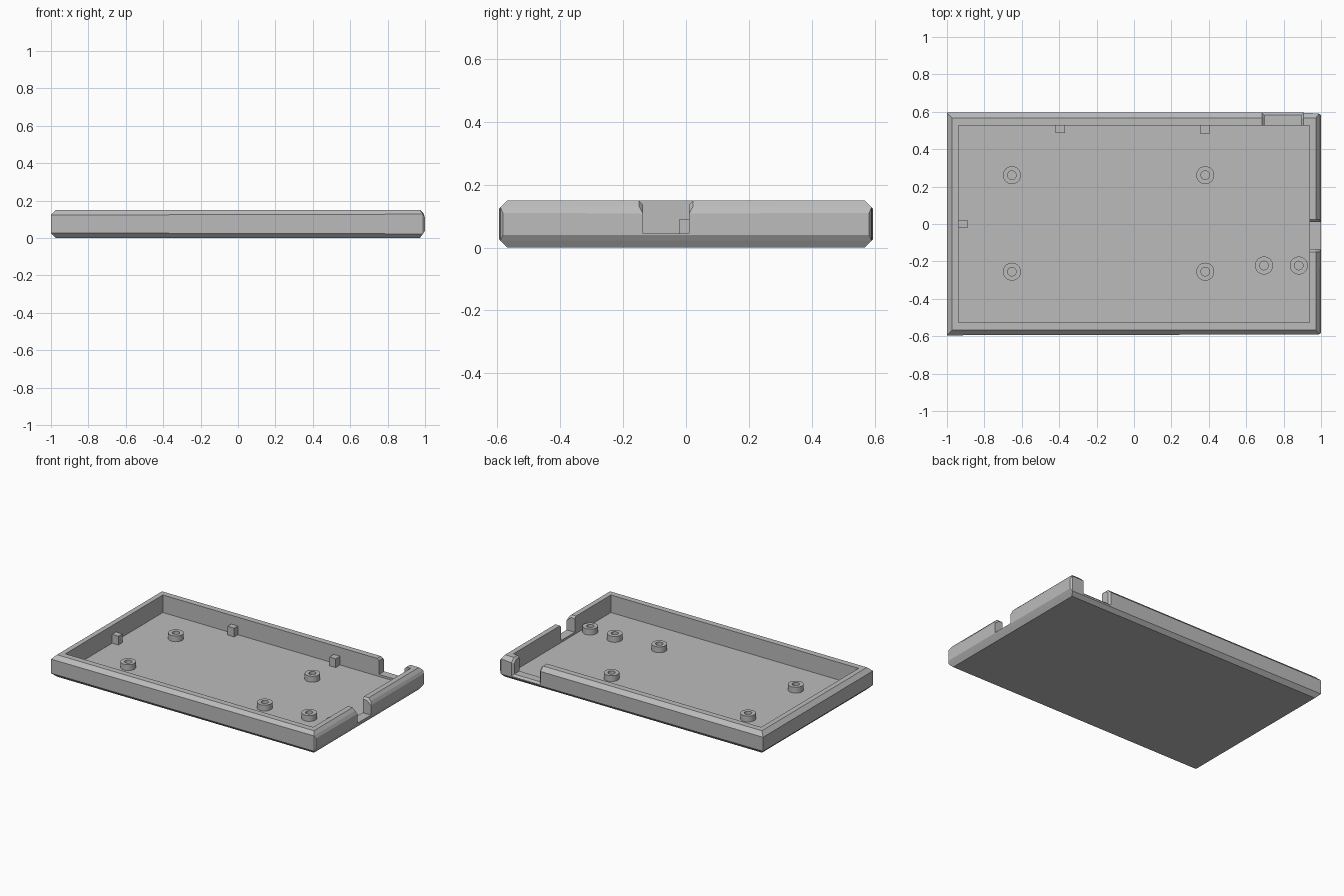
import bpy
import bmesh
import math
from mathutils import Vector, Matrix

cube = bpy.data.objects.get("Cube")
if cube:
    bpy.data.objects.remove(cube, do_unlink=True)

grey = bpy.data.materials.new("plain grey")
grey.use_nodes = True
colour = (0.5, 0.5, 0.5, 1)
grey.diffuse_color = colour
grey.node_tree.nodes["Principled BSDF"].inputs["Base Color"].default_value = colour

HX, HY, H = 1.0, 0.595, 0.15      # outer half sizes and height
IX, IY, FLOOR = 0.938, 0.527, 0.03  # cavity half sizes and floor level
CHAMFER, SILL, LIP = 0.027, 0.044, 0.013


def make(name, bm):
    bmesh.ops.recalc_face_normals(bm, faces=bm.faces)
    mesh = bpy.data.meshes.new(name)
    bm.to_mesh(mesh)
    bm.free()
    mesh.materials.append(grey)
    obj = bpy.data.objects.new(name, mesh)
    bpy.context.collection.objects.link(obj)
    return obj


def box(name, low, high):
    low, high = Vector(low), Vector(high)
    bm = bmesh.new()
    bmesh.ops.create_cube(bm, size=1, matrix=Matrix.Translation((low + high) / 2)
                          @ Matrix.Diagonal((*(high - low), 1)))
    return make(name, bm)


def skin(bm, loops, closed=False):
    pairs = list(zip(loops, loops[1:]))
    if closed:
        pairs.append((loops[-1], loops[0]))
    for a, b in pairs:
        n = len(a)
        for i in range(n):
            j = (i + 1) % n
            bm.faces.new((a[i], a[j], b[j], b[i]))


def activate(obj):
    bpy.ops.object.select_all(action="DESELECT")
    obj.select_set(True)
    bpy.context.view_layer.objects.active = obj


# Tray: chamfered outer shell running over the rim and down to the floor
bm = bmesh.new()
rings = [(HX - CHAMFER, HY - CHAMFER, 0), (HX, HY, CHAMFER), (HX, HY, H - CHAMFER),
         (HX - CHAMFER, HY - CHAMFER, H), (IX, IY, H), (IX, IY, FLOOR)]
loops = [[bm.verts.new((sx * x, sy * y, z))
          for sx, sy in ((-1, -1), (1, -1), (1, 1), (-1, 1))] for x, y, z in rings]
skin(bm, loops)
bm.faces.new(loops[0])
bm.faces.new(loops[-1])
tray = make("tray", bm)

# Port openings in the left side wall and the back wall
ports = [((0.9, -0.137, SILL), (1.1, 0.01, 0.3)),
         ((0.698, 0.5, SILL), (0.893, 0.7, 0.3))]
activate(tray)
for low, high in ports:
    cutter = box("port_cutter", low, high)
    cutter.hide_render = True
    mod = tray.modifiers.new("port", "BOOLEAN")
    mod.operation = "DIFFERENCE"
    mod.solver = "EXACT"
    mod.object = cutter
    bpy.ops.object.modifier_apply(modifier=mod.name)
    bpy.data.objects.remove(cutter, do_unlink=True)


def in_port(face):
    c = face.calc_center_median()
    return any(all(a - 0.001 < v < b + 0.001 for a, v, b in zip(low, c, high))
               for low, high in ports)


def on_inside(edge):
    return all(v.co.x < IX + 0.001 and v.co.y < IY + 0.001 for v in edge.verts)


# Chamfer the outward edges of the openings
bm = bmesh.new()
bm.from_mesh(tray.data)
bmesh.ops.remove_doubles(bm, verts=bm.verts, dist=0.0001)
rim = [e for e in bm.edges if len(e.link_faces) == 2 and not on_inside(e)
       and in_port(e.link_faces[0]) != in_port(e.link_faces[1])]
bmesh.ops.bevel(bm, geom=rim, offset=LIP, offset_type="OFFSET", segments=1,
                profile=0.5, affect="EDGES", clamp_overlap=False)
bm.to_mesh(tray.data)
bm.free()

# Small support tabs against the walls
TAB = 0.09
box("back_tab_right", (-0.42, 0.487, FLOOR), (-0.37, IY, TAB))
box("back_tab_left", (0.356, 0.48, FLOOR), (0.404, IY, TAB))
box("side_tab", (-IX, -0.022, FLOOR), (-0.89, 0.022, TAB))

# Hollow mounting posts
posts = [(x, y) for x in (-0.653, 0.381) for y in (-0.255, 0.261)]
posts += [(0.695, -0.222), (0.881, -0.222)]
SIDES = 32
for i, (x, y) in enumerate(posts):
    bm = bmesh.new()
    loops = []
    for r, z in ((0.048, FLOOR), (0.048, 0.07), (0.023, 0.07), (0.023, FLOOR)):
        angles = [math.tau * k / SIDES for k in range(SIDES)]
        loops.append([bm.verts.new((x + r * math.cos(a), y + r * math.sin(a), z))
                      for a in angles])
    skin(bm, loops, closed=True)
    post = make(f"mounting_post_{i + 1}", bm)
    activate(post)
    bpy.ops.object.shade_smooth_by_angle(angle=math.radians(30))
